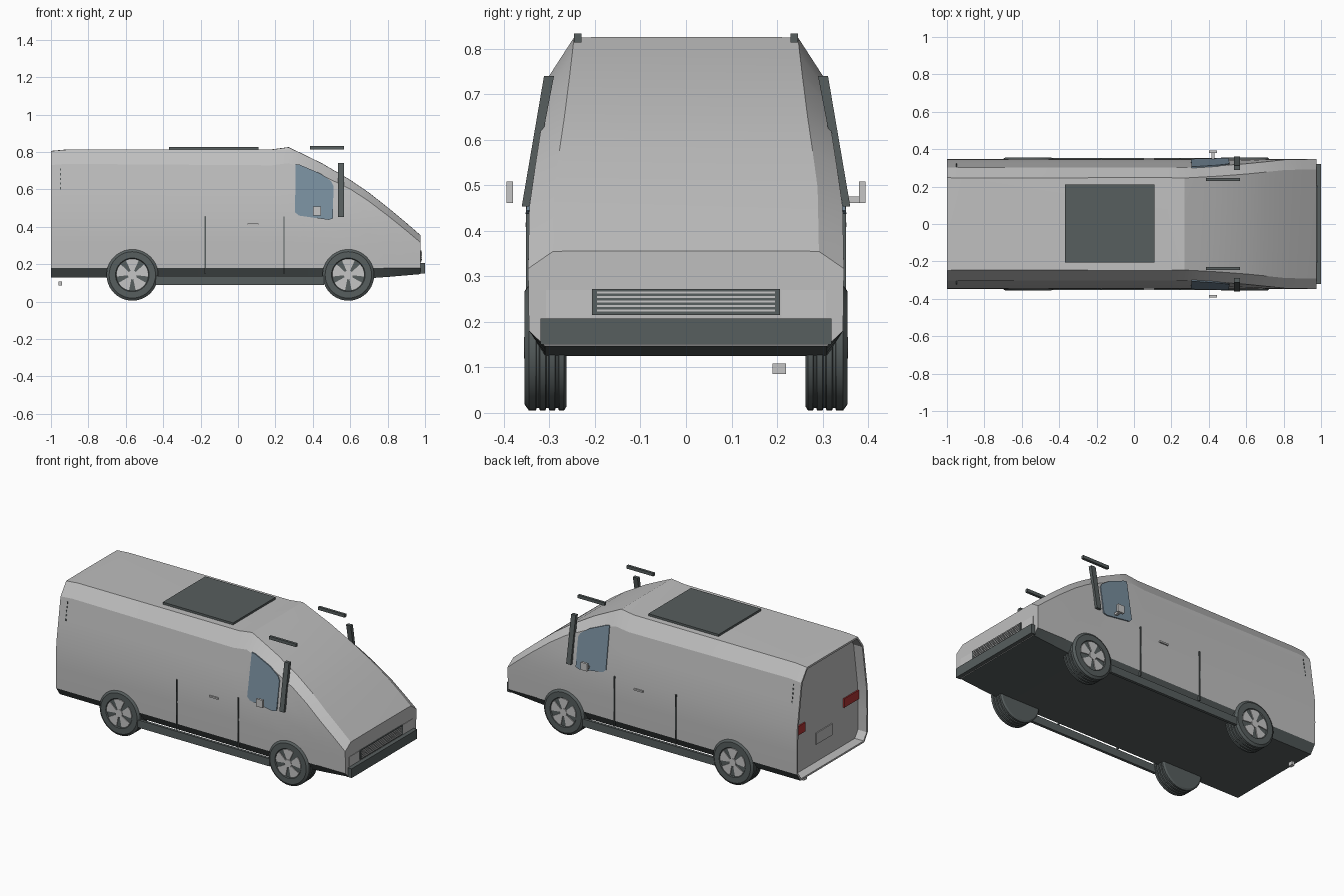
import bpy, bmesh, math

cube = bpy.data.objects.get("Cube")
if cube:
    bpy.data.objects.remove(cube, do_unlink=True)


def material(name, r, g, b):
    m = bpy.data.materials.new(name)
    m.use_nodes = True
    m.diffuse_color = (r, g, b, 1)
    m.node_tree.nodes["Principled BSDF"].inputs["Base Color"].default_value = (r, g, b, 1)
    return m


PAINT = material("silver_paint", 0.52, 0.52, 0.52)
DARK = material("dark_trim", 0.095, 0.112, 0.112)
GLASS = material("blue_glass", 0.19, 0.27, 0.34)
RED = material("red_lamp", 0.42, 0.035, 0.035)
LIGHT = material("light_grey", 0.56, 0.56, 0.56)


def finish(bm, name, mats, smooth=None):
    bmesh.ops.recalc_face_normals(bm, faces=bm.faces)
    me = bpy.data.meshes.new(name)
    bm.to_mesh(me)
    bm.free()
    ob = bpy.data.objects.new(name, me)
    bpy.context.collection.objects.link(ob)
    for m in mats:
        me.materials.append(m)
    if smooth:
        bpy.ops.object.select_all(action='DESELECT')
        ob.select_set(True)
        bpy.context.view_layer.objects.active = ob
        bpy.ops.object.shade_smooth_by_angle(angle=math.radians(smooth))
    return ob


def prism(name, pts, a, b, mat, axis='y'):
    """Extrude a 2D outline from a to b along the axis."""
    bm = bmesh.new()
    place = (lambda p, d: (p[0], d, p[1])) if axis == 'y' else (lambda p, d: (d, p[0], p[1]))
    ends = [[bm.verts.new(place(p, d)) for p in pts] for d in (a, b)]
    n = len(pts)
    bm.faces.new(ends[0])
    bm.faces.new(ends[1])
    for i in range(n):
        j = (i + 1) % n
        bm.faces.new((ends[0][i], ends[0][j], ends[1][j], ends[1][i]))
    return finish(bm, name, [mat])


def box(name, x0, x1, y0, y1, z0, z1, mat):
    return prism(name, [(x0, z0), (x1, z0), (x1, z1), (x0, z1)], y0, y1, mat)


def lerp(table, t):
    for (a, va), (b, vb) in zip(table, table[1:]):
        if t <= b:
            return va + (vb - va) * max(0, t - a) / (b - a)
    return table[-1][1]


# Half width of the body against height
SIDE = [(0.18, 0.345), (0.32, 0.347), (0.46, 0.344), (0.74, 0.301), (0.83, 0.245)]
# Roof and hood line, shoulder drop and floor height against x
TOP = [(-1, 0.805), (-0.92, 0.812), (0.18, 0.813), (0.27, 0.825), (0.35, 0.787), (0.45, 0.738),
       (0.6, 0.65), (0.7, 0.582), (0.81, 0.495), (0.9, 0.42), (0.975, 0.355)]
DROP = [(-1, 0.075), (0.27, 0.085), (0.4, 0.068), (0.6, 0.048), (0.975, 0.038)]
FLOOR = [(-1, 0.13), (0.72, 0.125), (0.975, 0.147)]


def half_section(x):
    top, zb = lerp(TOP, x), lerp(FLOOR, x)
    sh = top - lerp(DROP, x)
    zs = [0.18 + (sh - 0.18) * f for f in (0, 0.25, 0.5, 0.75, 1)]
    pts = [(0.31, zb)] + [(lerp(SIDE, z), z) for z in zs]
    edge = pts[-1][0] - 0.055
    return pts + [(edge, top), (edge * 0.5, top + 0.001)]


# Body shell lofted from nose to tail
bm = bmesh.new()
rings = []
for x in [p[0] for p in TOP]:
    h = half_section(x)
    ring = h + [(-y, z) for y, z in reversed(h)]
    rings.append([bm.verts.new((x, y, z)) for y, z in ring])
n = len(rings[0])
for r0, r1 in zip(rings, rings[1:]):
    for i in range(n):
        j = (i + 1) % n
        f = bm.faces.new((r0[i], r0[j], r1[j], r1[i]))
        f.material_index = 1 if i in (0, n - 2, n - 1) else 0
bm.faces.new(rings[-1])
tail = bm.faces.new(rings[0])
bmesh.ops.recalc_face_normals(bm, faces=bm.faces)
# Recessed tail panel inside a thin rim
bmesh.ops.inset_region(bm, faces=[tail], thickness=0.012)
for v in tail.verts:
    v.co.x -= 0
inner = bmesh.ops.extrude_face_region(bm, geom=[tail])
for v in [g for g in inner["geom"] if isinstance(g, bmesh.types.BMVert)]:
    v.co.x += 0.06
if tail.is_valid:
    bmesh.ops.delete(bm, geom=[tail], context='FACES_ONLY')
finish(bm, "body_shell", [PAINT, DARK], smooth=22)

# Roof panel, bumper and grille
box("roof_panel", -0.37, 0.11, -0.205, 0.21, 0.805, 0.826, DARK)
box("front_bumper", 0.97, 1.0, -0.32, 0.32, 0.15, 0.207, DARK)
box("grille", 0.97, 0.981, -0.207, 0.207, 0.215, 0.272, DARK)
for i in range(5):
    z = 0.223 + i * 0.0098
    box(f"grille_slat_{i + 1}", 0.975, 0.984, -0.195, 0.195, z, z + 0.0042, LIGHT)

# Tail plate and tow hitch
box("tail_plate", -0.946, -0.938, -0.08, 0.08, 0.25, 0.32, PAINT)
box("tow_hitch", -0.96, -0.94, 0.19, 0.22, 0.085, 0.108, LIGHT)

WINDOW = [(0.305, 0.478), (0.325, 0.46), (0.485, 0.437), (0.508, 0.445), (0.51, 0.62),
          (0.497, 0.645), (0.44, 0.685), (0.33, 0.732), (0.308, 0.735)]


def side_window(name, s):
    """Thin pane that follows the lean of the body side."""
    bm = bmesh.new()
    skins = []
    for off in (-0.002, 0.005):
        skins.append([bm.verts.new((x, s * (0.344 - (z - 0.46) * 0.1536 + off), z)) for x, z in WINDOW])
        bm.faces.new(skins[-1])
    for i in range(len(WINDOW)):
        j = (i + 1) % len(WINDOW)
        bm.faces.new((skins[0][i], skins[0][j], skins[1][j], skins[1][i]))
    finish(bm, name, [GLASS])


def wheel(name, cx, s):
    """Lathed tyre with tread grooves and a five-spoke rim."""
    cz = 0.143
    prof = [(0.0, 0.349), (0.086, 0.349), (0.09, 0.355), (0.124, 0.355), (0.138, 0.345)]
    for y in (0.33, 0.309, 0.288):
        prof += [(0.138, y), (0.132, y - 0.002), (0.132, y - 0.007), (0.138, y - 0.009)]
    prof += [(0.138, 0.268), (0.128, 0.262), (0.0, 0.262)]
    bm = bmesh.new()
    vs = [bm.verts.new((cx + r, s * y, cz)) for r, y in prof]
    es = [bm.edges.new(p) for p in zip(vs, vs[1:])]
    bmesh.ops.spin(bm, geom=vs + es, cent=(cx, 0, cz), axis=(0, 1, 0),
                   angle=math.tau, steps=40, use_duplicate=False)
    bmesh.ops.remove_doubles(bm, verts=bm.verts, dist=0.0002)
    finish(bm, name + "_tyre", [DARK], smooth=30)

    def polar(r, a):
        return (cx + r * math.cos(a), cz + r * math.sin(a))

    for k in range(5):
        a = math.pi / 2 + k * math.tau / 5
        pts = [polar(0.024, a - 0.4), polar(0.084, a - 0.42), polar(0.086, a - 0.15),
               polar(0.086, a + 0.15), polar(0.084, a + 0.42), polar(0.024, a + 0.4)]
        prism(f"{name}_spoke_{k + 1}", pts, s * 0.347, s * 0.354, LIGHT)
    prism(name + "_hub", [polar(0.024, i * math.tau / 16) for i in range(16)],
          s * 0.347, s * 0.356, LIGHT)


for s, side in ((1, "left"), (-1, "right")):
    side_window(side + "_window", s)
    wheel(side + "_front_wheel", 0.59, s)
    wheel(side + "_rear_wheel", -0.565, s)
    # Sill bar, door seams and handle
    box(side + "_sill", -0.44, 0.46, s * 0.335, s * 0.352, 0.09, 0.137, DARK)
    for x, label in ((-0.175, "rear"), (0.245, "front")):
        box(f"{side}_{label}_door_seam", x - 0.003, x + 0.003, s * 0.34, s * 0.352, 0.147, 0.455, DARK)
    box(side + "_door_handle", 0.05, 0.11, s * 0.34, s * 0.353, 0.408, 0.418, PAINT)
    # Slanted pillar and roof rail
    prism(side + "_pillar", [(s * 0.345, 0.453), (s * 0.361, 0.453), (s * 0.312, 0.74), (s * 0.29, 0.74)],
          0.535, 0.566, DARK, axis='x')
    box(side + "_roof_rail", 0.385, 0.567, s * 0.23, s * 0.246, 0.814, 0.833, DARK)
    # Mirror
    box(side + "_mirror", 0.4, 0.443, s * 0.38, s * 0.394, 0.461, 0.508, LIGHT)
    # Lamps
    box(side + "_headlight", 0.97, 0.978, s * 0.21, s * 0.308, 0.21, 0.27, LIGHT)
    box(side + "_tail_lamp", -0.948, -0.938, s * 0.19, s * 0.333, 0.375, 0.43, RED)
    # Rear vent slots
    for i in range(5):
        z = 0.6 + i * 0.025
        y = 0.344 - (z - 0.46) * 0.1536
        box(f"{side}_vent_slot_{i + 1}", -0.953, -0.947, s * (y - 0.006), s * (y + 0.002), z, z + 0.012, DARK)

box("left_mirror_arm", 0.414, 0.43, 0.34, 0.382, 0.461, 0.475, LIGHT)
